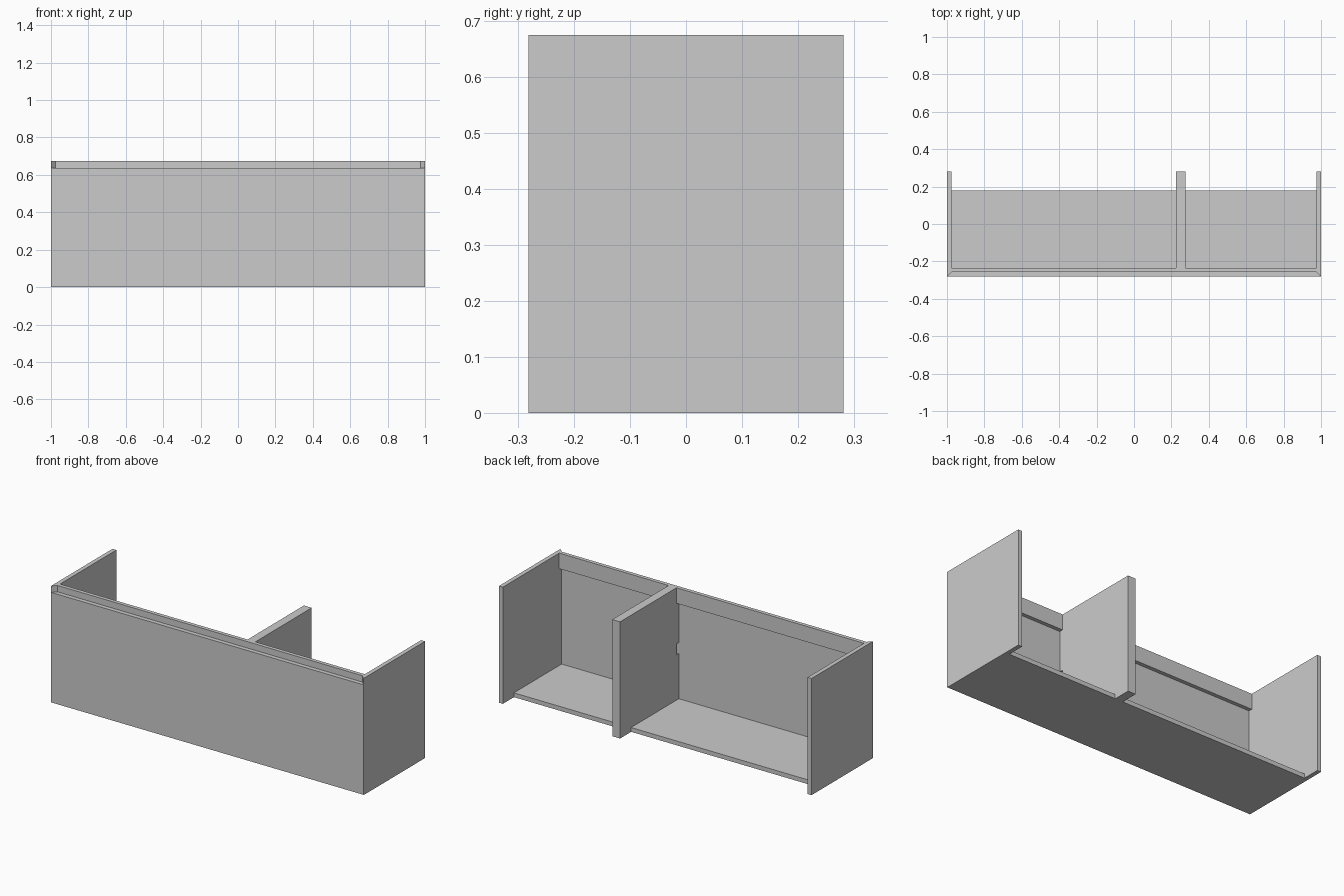
import bpy, bmesh
from mathutils import Vector

if "Cube" in bpy.data.objects:
    bpy.data.objects.remove(bpy.data.objects["Cube"])

X, Y, H = 1.0, 0.281, 0.675   # half width, half depth, height
T = 0.025                     # board thickness
FI = -Y + T                   # inner face of the front
RI = FI + 0.022               # inner face of the rail


def prism(name, outline, direction):
    """Extrude a planar outline of 3D points along a direction."""
    bm = bmesh.new()
    face = bm.faces.new([bm.verts.new(p) for p in outline])
    new = bmesh.ops.extrude_face_region(bm, geom=[face])["geom"]
    verts = [v for v in new if isinstance(v, bmesh.types.BMVert)]
    bmesh.ops.translate(bm, verts=verts, vec=Vector(direction))
    bmesh.ops.recalc_face_normals(bm, faces=bm.faces)
    mesh = bpy.data.meshes.new(name)
    bm.to_mesh(mesh)
    bm.free()
    obj = bpy.data.objects.new(name, mesh)
    bpy.context.collection.objects.link(obj)
    return obj


def board(name, x0, x1, y0, y1, z0, z1):
    return prism(name, [(x0, y0, z0), (x1, y0, z0), (x1, y1, z0), (x0, y1, z0)],
                 (0, 0, z1 - z0))


# Side panels, mitred at the front corner
for name, s in (("left_side", -1), ("right_side", 1)):
    prism(name, [(s * X, -Y, 0), (s * X, Y, 0), (s * (X - T), Y, 0), (s * (X - T), FI, 0)],
          (0, 0, H))

# Front panel, mitred at both ends and lower than the sides
prism("front_panel", [(-X, -Y, 0.002), (X, -Y, 0.002), (X - T, FI, 0.002), (T - X, FI, 0.002)],
      (0, 0, 0.636))

# Rail behind the top of the front panel
board("top_rail", T - X, X - T, FI, RI, 0.585, H)

# Divider, notched around the rail and at mid height
D0, D1 = 0.225, 0.275
profile = [(FI, 0), (Y, 0), (Y, H), (RI, H), (RI, 0.585), (FI, 0.585),
           (FI, 0.35), (RI, 0.35), (RI, 0.285), (FI, 0.285)]
prism("divider", [(D0, y, z) for y, z in profile], (D1 - D0, 0, 0))

# Bottom panels either side of the divider
board("bottom_left", T - X, D0, FI, 0.18, 0, T)
board("bottom_right", D1, X - T, FI, 0.18, 0, T)
